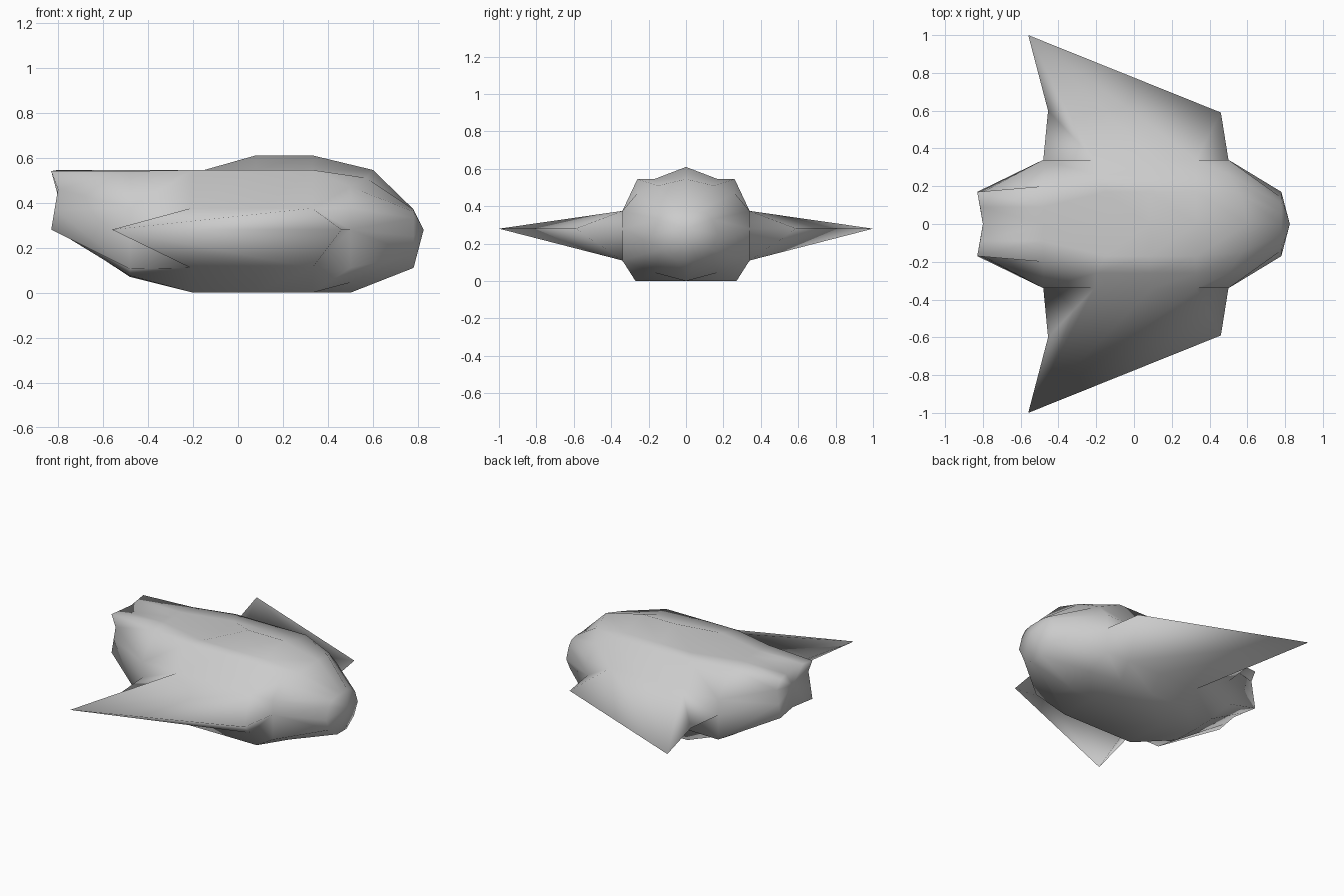
import bpy, bmesh

if "Cube" in bpy.data.objects:
    bpy.data.objects.remove(bpy.data.objects["Cube"])

# Hull sections, nose to tail: 7 points each from top centre, round the +y side, to bottom centre
SECTIONS = [
    [(.78, 0, .37), (.78, .06, .37), (.78, .11, .36), (.78, .14, .33),
     (.78, .13, .17), (.78, .05, .11), (.78, 0, .11)],
    [(.6, 0, .545), (.57, .15, .51), (.5, .26, .47), (.5, .34, .375),
     (.5, .34, .11), (.5, .17, .045), (.5, 0, 0)],
    [(.33, 0, .61), (.33, .17, .545), (.33, .26, .545), (.33, .34, .375),
     (.33, .34, .11), (.33, .27, 0), (.33, 0, 0)],
    [(.08, 0, .61), (.08, .17, .545), (.08, .26, .545), (.1, .34, .375),
     (.08, .34, .11), (.08, .27, 0), (.08, 0, 0)],
    [(-.12, 0, .545), (-.15, .17, .545), (-.2, .26, .545), (-.21, .34, .375),
     (-.21, .34, .11), (-.2, .27, 0), (-.2, 0, 0)],
    [(-.48, 0, .545), (-.48, .09, .545), (-.48, .2, .54), (-.48, .34, .375),
     (-.48, .34, .105), (-.48, .17, .075), (-.48, 0, .07)],
    [(-.8, 0, .545), (-.815, .09, .543), (-.83, .17, .54), (-.8, .17, .46),
     (-.83, .17, .28), (-.815, .09, .28), (-.8, 0, .28)],
]
# Extra point halfway down the side, only where the wing does not cover it
MIDS = {0: (.78, .17, .25), 1: (.5, .34, .28), 5: (-.48, .34, .27), 6: (-.815, .17, .37)}
UPPER, LOWER = 3, 4

bm = bmesh.new()
rings = [[bm.verts.new(p) for p in s] for s in SECTIONS]
mids = {i: bm.verts.new(p) for i, p in MIDS.items()}

# Hull skin, leaving the side strip open where the wing grows out
for i, (a, b) in enumerate(zip(rings, rings[1:])):
    for j in range(6):
        if j != UPPER:
            bm.faces.new((a[j], a[j + 1], b[j + 1], b[j]))
        elif i in (0, 5):
            for k in (UPPER, LOWER):
                bm.faces.new((a[k], mids[i], mids[i + 1], b[k]))

# Nose and tail caps as fans
for i, centre in ((0, (.825, 0, .28)), (6, (-.8, 0, .43))):
    c = bm.verts.new(centre)
    loop = rings[i][:4] + [mids[i]] + rings[i][4:]
    for a, b in zip(loop, loop[1:]):
        bm.faces.new((a, b, c))

# Wing: the same facets above and below, plus the small hull walls at each end of the root
lead, trail, tip = (bm.verts.new(p) for p in
                    ((.46, .59, .28), (-.455, .6, .275), (-.56, 1, .28)))
front, rear = mids[1], mids[5]
for j in (UPPER, LOWER):
    r = [ring[j] for ring in rings]
    for f in ((r[1], r[2], front), (front, r[2], lead), (r[2], tip, lead),
              (r[2], r[3], tip), (r[3], r[4], tip), (r[4], trail, tip),
              (r[4], rear, trail), (r[4], r[5], rear)):
        bm.faces.new(f)

# Mirror to the -y side
bmesh.ops.mirror(bm, geom=bm.verts[:] + bm.edges[:] + bm.faces[:],
                 axis='Y', merge_dist=.001)
bmesh.ops.remove_doubles(bm, verts=bm.verts[:], dist=.001)
bmesh.ops.recalc_face_normals(bm, faces=bm.faces[:])
for f in bm.faces:
    f.smooth = True

mesh = bpy.data.meshes.new("winged_hull")
bm.to_mesh(mesh)
bm.free()
bpy.context.collection.objects.link(bpy.data.objects.new("winged_hull", mesh))
